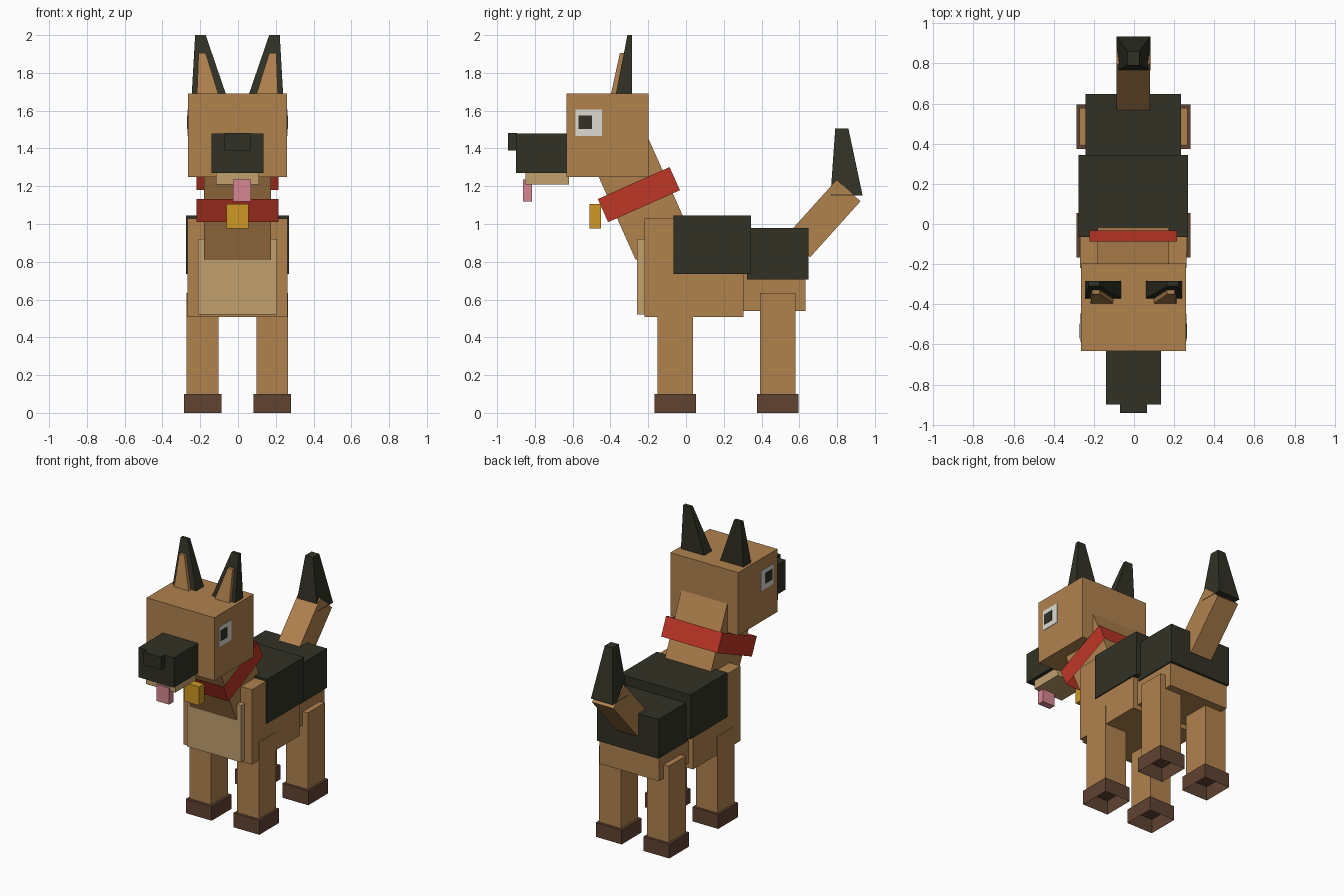
import bpy, bmesh
from math import radians

cube = bpy.data.objects.get("Cube")
if cube:
    bpy.data.objects.remove(cube, do_unlink=True)

CENTRE_X = -0.003


def material(name, r, g, b):
    m = bpy.data.materials.new(name)
    m.use_nodes = True
    m.diffuse_color = (r, g, b, 1)
    m.node_tree.nodes["Principled BSDF"].inputs["Base Color"].default_value = (r, g, b, 1)
    return m


TAN = material("tan_fur", 0.434, 0.223, 0.076)
CREAM = material("cream_fur", 0.533, 0.352, 0.156)
BLACK = material("black_fur", 0.031, 0.031, 0.019)
PAW = material("paw_brown", 0.117, 0.056, 0.032)
RED = material("collar_red", 0.515, 0.038, 0.019)
GOLD = material("tag_gold", 0.61, 0.314, 0.018)
PINK = material("tongue_pink", 0.68, 0.242, 0.287)
WHITE = material("eye_white", 0.716, 0.701, 0.658)


def taper(name, mat, xs, ys, zs, top_xs, top_ys, tilt=0, side=1, omit=()):
    """Block between a bottom and a top rectangle, tilted about the x axis;
    omit lists the face indices left open (0 bottom, 1 top)."""
    bm = bmesh.new()
    rings = []
    for (x0, x1), (y0, y1), z in ((xs, ys, zs[0]), (top_xs, top_ys, zs[1])):
        corners = ((x0, y0), (x1, y0), (x1, y1), (x0, y1))
        rings.append([bm.verts.new((x * side, y, z)) for x, y in corners])
    low, high = rings
    faces = [low[::-1], high]
    for i in range(4):
        j = (i + 1) % 4
        faces.append([low[i], low[j], high[j], high[i]])
    for i, f in enumerate(faces):
        if i not in omit:
            bm.faces.new(f if side > 0 else f[::-1])
    mesh = bpy.data.meshes.new(name)
    bm.to_mesh(mesh)
    bm.free()
    mesh.materials.append(mat)
    ob = bpy.data.objects.new(name, mesh)
    ob.location.x = CENTRE_X
    ob.rotation_euler.x = radians(tilt)
    bpy.context.collection.objects.link(ob)
    return ob


def box(name, mat, xs, ys, zs, **options):
    return taper(name, mat, xs, ys, zs, xs, ys, **options)


def wide(half):
    return (-half, half)


# Torso
box("chest", TAN, wide(0.265), (-0.22, 0.305), (0.507, 1.03))
box("hindquarters", TAN, wide(0.23), (0.25, 0.632), (0.54, 0.96))
box("chest_patch", CREAM, wide(0.209), (-0.26, -0.215), (0.522, 0.92))
box("front_saddle", BLACK, wide(0.273), (-0.065, 0.344), (0.735, 1.045))
box("rear_saddle", BLACK, wide(0.238), (0.322, 0.648), (0.705, 0.98))

# Neck, open collar band and tag
box("neck", TAN, wide(0.178), (0.086, 0.409), (0.849, 1.5), tilt=24)
box("collar", RED, wide(0.218), (0.034, 0.45), (1.09, 1.224), tilt=24, omit=(0, 1))
box("collar_tag", GOLD, wide(0.058), (-0.51, -0.45), (0.975, 1.105))

# Head and face
box("head", TAN, wide(0.262), (-0.632, -0.198), (1.25, 1.69))
box("muzzle", BLACK, wide(0.137), (-0.9, -0.63), (1.27, 1.478))
box("nose", BLACK, wide(0.068), (-0.943, -0.895), (1.39, 1.482))
box("jaw", CREAM, wide(0.113), (-0.85, -0.62), (1.21, 1.272))
box("tongue", PINK, (-0.023, 0.073), (-0.862, -0.815), (1.12, 1.236))

# Tail
box("tail", TAN, wide(0.083), (-0.233, -0.063), (1.052, 1.451), tilt=-42)
taper("tail_tip", BLACK, wide(0.084), (0.765, 0.935), (1.15, 1.505),
      wide(0.03), (0.79, 0.86))

# Parts repeated on both sides
for label, side in (("left", 1), ("right", -1)):
    box(label + "_eye", WHITE, (0.258, 0.265), (-0.585, -0.445), (1.465, 1.605), side=side)
    box(label + "_pupil", BLACK, (0.26, 0.268), (-0.57, -0.497), (1.502, 1.575), side=side)
    taper(label + "_ear", BLACK, (0.06, 0.242), (-0.372, -0.285), (1.685, 2.0),
          (0.168, 0.224), (-0.31, -0.285), side=side)
    taper(label + "_inner_ear", TAN, (0.1, 0.214), (-0.398, -0.335), (1.685, 1.905),
          (0.168, 0.206), (-0.35, -0.325), side=side)
    for end, y in (("front", -0.056), ("rear", 0.485)):
        box(f"{label}_{end}_leg", TAN, (0.101, 0.269), (y - 0.094, y + 0.094),
            (0.101, 0.635), side=side)
        box(f"{label}_{end}_paw", PAW, (0.084, 0.284), (y - 0.11, y + 0.11),
            (0, 0.1), side=side, omit=(0,))
